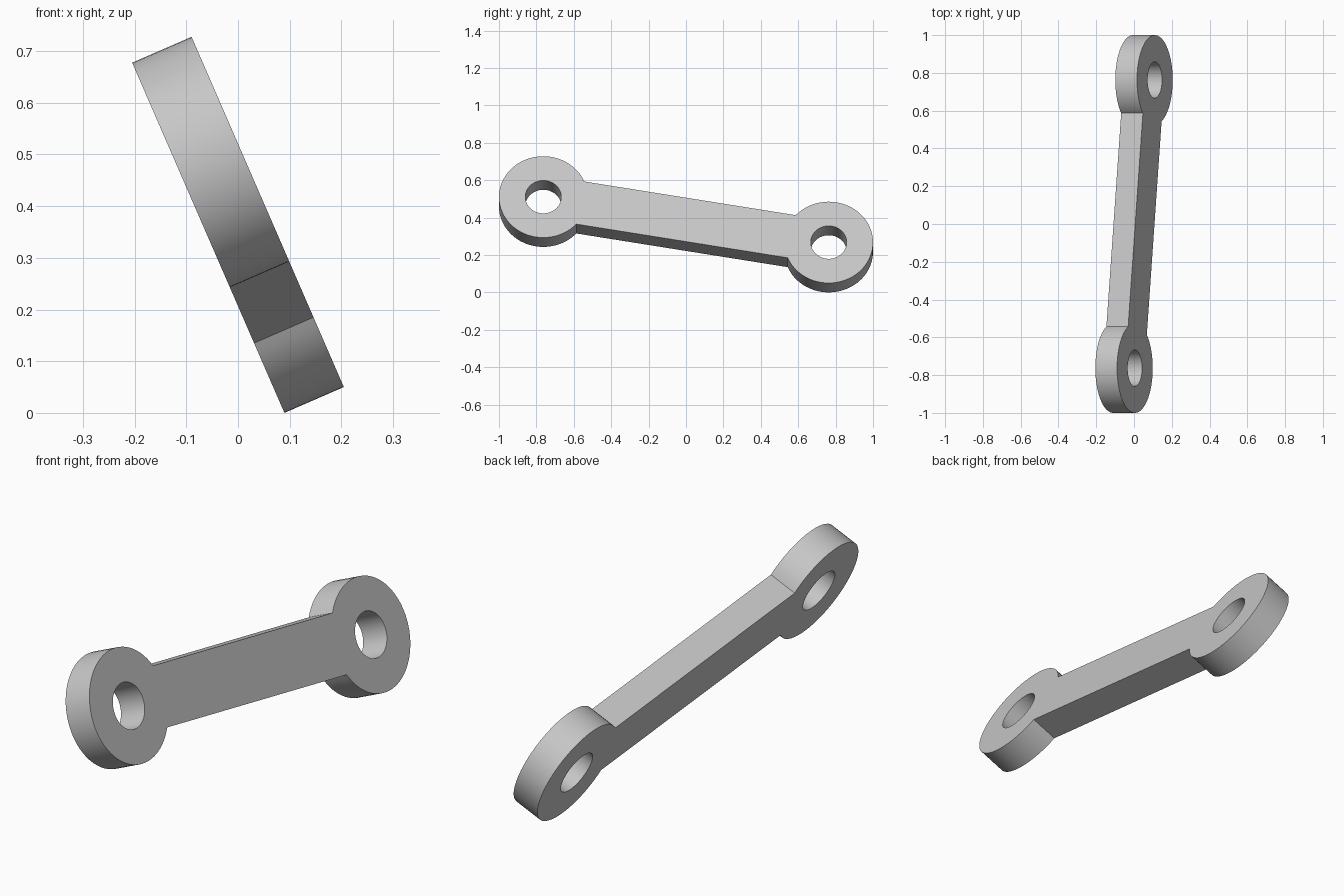
import bpy, bmesh, math
from mathutils import Matrix, Vector

cube = bpy.data.objects.get("Cube")
if cube:
    bpy.data.objects.remove(cube, do_unlink=True)

# Link dimensions
LUG_R, HOLE_R = 0.237, 0.096
BAR_HALF = 0.126
SPAN_HALF = 0.7744
THICK = 0.1254
TILT, SLOPE = math.radians(23.5), math.radians(9.85)
INNER, OUTER = 12, 56

# Plain grey material
grey = bpy.data.materials.new("plain_grey")
grey.use_nodes = True
colour = (0.57, 0.57, 0.57, 1)
grey.diffuse_color = colour
grey.node_tree.nodes["Principled BSDF"].inputs["Base Color"].default_value = colour

bm = bmesh.new()
join = math.asin(BAR_HALF / LUG_R)
angles = [-join + 2 * join * i / INNER for i in range(INNER)]
angles += [join + (2 * math.pi - 2 * join) * i / OUTER for i in range(OUTER)]


def add_lug(side):
    """Flat ring around a pin hole; returns the arc that meets the bar."""
    def circle(r):
        return [bm.verts.new((side * (r * math.cos(a) - SPAN_HALF),
                              side * r * math.sin(a), 0)) for a in angles]
    rim, hole = circle(LUG_R), circle(HOLE_R)
    for i in range(len(angles)):
        j = (i + 1) % len(angles)
        bm.faces.new((hole[i], rim[i], rim[j], hole[j]))
    return rim[:INNER + 1]


# Two lugs joined by a straight bar, all flush
arc_a, arc_b = add_lug(1), add_lug(-1)
bm.faces.new(arc_a[::-1] + arc_b[::-1])

# Thicken the flat outline evenly about its middle plane
bmesh.ops.translate(bm, verts=bm.verts[:], vec=(0, 0, -THICK / 2))
result = bmesh.ops.extrude_face_region(bm, geom=bm.faces[:], use_keep_orig=True)
top = [g for g in result["geom"] if isinstance(g, bmesh.types.BMVert)]
bmesh.ops.translate(bm, verts=top, vec=(0, 0, THICK))
bmesh.ops.recalc_face_normals(bm, faces=bm.faces[:])

# Lean the link sideways and slope it down toward the back
normal = Vector((math.cos(TILT), 0, math.sin(TILT)))
up = Vector((-math.sin(TILT), 0, math.cos(TILT)))
axis = Vector((0, math.cos(SLOPE), 0)) - up * math.sin(SLOPE)
frame = Matrix((axis, normal.cross(axis), normal)).transposed().to_4x4()
bm.transform(frame)
bm.transform(Matrix.Translation((0, 0, -min(v.co.z for v in bm.verts))))

mesh = bpy.data.meshes.new("connecting_link")
bm.to_mesh(mesh)
bm.free()
mesh.materials.append(grey)
link = bpy.data.objects.new("connecting_link", mesh)
bpy.context.collection.objects.link(link)

# Smooth round walls, crisp edges
bpy.ops.object.select_all(action="DESELECT")
link.select_set(True)
bpy.context.view_layer.objects.active = link
bpy.ops.object.shade_smooth_by_angle()
